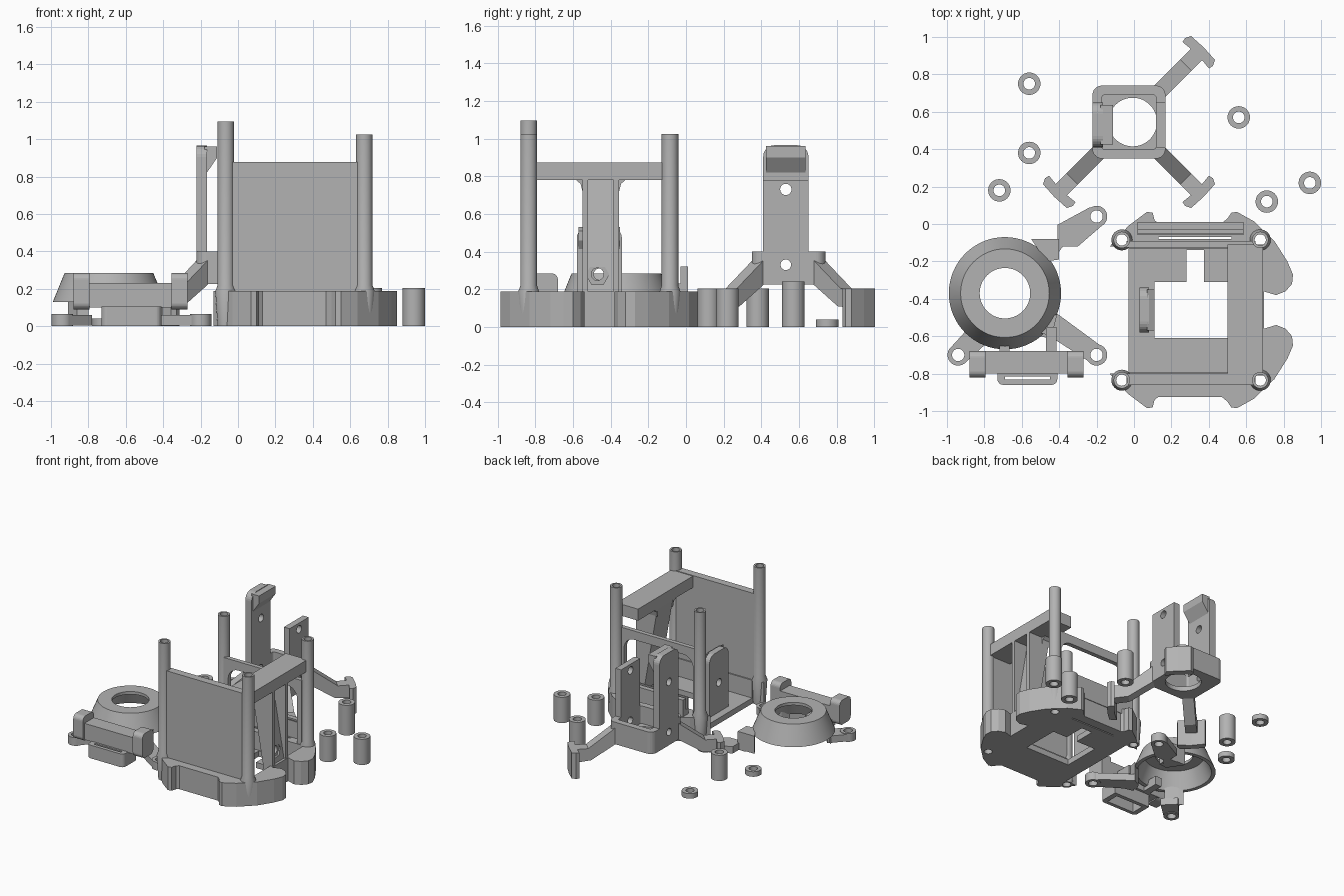
import bpy, bmesh, math
from mathutils import Matrix

if "Cube" in bpy.data.objects:
    bpy.data.objects.remove(bpy.data.objects["Cube"])

grey = bpy.data.materials.new("plain grey")
grey.diffuse_color = (0.45, 0.45, 0.45, 1)
grey.use_nodes = True
grey.node_tree.nodes["Principled BSDF"].inputs["Base Color"].default_value = grey.diffuse_color


def prism(name, pts, a, b, axis="z"):
    """Extrude a 2D outline from a to b along one axis."""
    place = {"z": lambda p, h: (p[0], p[1], h),
             "y": lambda p, h: (p[0], h, p[1]),
             "x": lambda p, h: (h, p[0], p[1])}[axis]
    bm = bmesh.new()
    low = [bm.verts.new(place(p, a)) for p in pts]
    high = [bm.verts.new(place(p, b)) for p in pts]
    n = len(pts)
    bm.faces.new(low)
    bm.faces.new(high)
    for i in range(n):
        j = (i + 1) % n
        bm.faces.new((low[i], low[j], high[j], high[i]))
    bmesh.ops.recalc_face_normals(bm, faces=bm.faces)
    return finish(name, bm)


def finish(name, bm):
    me = bpy.data.meshes.new(name)
    bm.to_mesh(me)
    bm.free()
    me.materials.append(grey)
    ob = bpy.data.objects.new(name, me)
    bpy.context.collection.objects.link(ob)
    return ob


def rect(x0, y0, x1, y1, r=(0, 0, 0, 0)):
    """Rectangle outline, radii from lower left counter-clockwise."""
    if not isinstance(r, tuple):
        r = (r,) * 4
    out = []
    for k, (x, y, sx, sy) in enumerate([(x0, y0, 1, 1), (x1, y0, -1, 1),
                                        (x1, y1, -1, -1), (x0, y1, 1, -1)]):
        if r[k] == 0:
            out.append((x, y))
            continue
        for i in range(7):
            t = math.radians(180 + 90 * k + 15 * i)
            out.append((x + sx * r[k] + r[k] * math.cos(t),
                        y + sy * r[k] + r[k] * math.sin(t)))
    return out


def box(name, x0, x1, y0, y1, z0, z1):
    return prism(name, rect(x0, y0, x1, y1), z0, z1)


def circle(x, y, r, n=32):
    return [(x + r * math.cos(2 * math.pi * i / n), y + r * math.sin(2 * math.pi * i / n))
            for i in range(n)]


def lathe(name, x, y, prof, n=32):
    """Spin a closed (radius, height) outline around a vertical axis."""
    bm = bmesh.new()
    rings = [[bm.verts.new((px, py, z)) for px, py in circle(x, y, r, n)] for r, z in prof]
    for a, b in zip(rings, rings[1:] + rings[:1]):
        for i in range(n):
            j = (i + 1) % n
            bm.faces.new((a[i], a[j], b[j], b[i]))
    bmesh.ops.recalc_face_normals(bm, faces=bm.faces)
    return smooth(finish(name, bm))


def smooth(ob):
    bpy.ops.object.select_all(action="DESELECT")
    ob.select_set(True)
    bpy.context.view_layer.objects.active = ob
    bpy.ops.object.shade_smooth_by_angle(angle=math.radians(30))
    return ob


def tube(name, x, y, r, hole, z0, z1):
    return lathe(name, x, y, [(hole, z0), (r, z0), (r, z1), (hole, z1)])


def cut(ob, *cutters):
    for c in cutters:
        m = ob.modifiers.new("cut", "BOOLEAN")
        m.operation, m.object, m.solver = "DIFFERENCE", c, "EXACT"
    dg = bpy.context.evaluated_depsgraph_get()
    me = bpy.data.meshes.new_from_object(ob.evaluated_get(dg))
    ob.modifiers.clear()
    ob.data = me
    for c in cutters:
        bpy.data.objects.remove(c)
    return ob


# --- Housing base: outline mirrored about its middle line
MID = -0.46
half = [(-.03, -.80), (-.13, -.80), (-.03, -.91), (.05, -.97), (.07, -.985), (.10, -.98),
        (.11, -.94), (.13, -.925), (.47, -.925), (.50, -.95), (.52, -.98), (.55, -.985),
        (.64, -.935), (.75, -.83), (.82, -.72), (.85, -.65), (.845, -.60), (.81, -.56),
        (.76, -.54), (.71, -.555), (.695, -.56)]
outline = half + [(x, 2 * MID - y) for x, y in reversed(half)]
POSTS = [(-.065, -.835, 1.095), (.675, -.835, 1.025), (-.065, -.085, 1.025), (.675, -.085, 1.025)]
cut(prism("housing_base", outline, 0, .187),
    box("c", -.2, .67, -.79, -.13, .045, .4),
    box("c", .11, .50, -.61, -.31, -.1, .4),
    box("c", .28, .375, -.32, -.14, -.1, .4),
    box("c", .13, .52, -.08, -.07, -.1, .4),
    *[prism("c", circle(x, y, .031), -.1, .4) for x, y, h in POSTS])

# Corner posts
for x, y, h in POSTS:
    lathe("corner_post", x, y, [(.03, 0), (.044, 0), (.056, .187), (.044, .22), (.044, h), (.03, h)])

# Front panel, back frame and side beam
prism("front_panel", rect(-.04, .15, .65, .877), -.86, -.80, "y")
cut(prism("back_frame", rect(-.04, .15, .65, .70), -.125, -.09, "y"),
    prism("c", rect(0, .187, .61, .63, (0, 0, .09, .09)), -.3, 0, "y"))
box("side_beam", .50, .69, -.81, -.11, .78, .872)

# Sloped support column with ribs and nut recess
cut(prism("support_column", [(.69, .1), (.62, .1), (.50, .79), (.57, .79)], -.55, -.355, "y"),
    prism("c", circle(-.47, .28, .033), .3, .9, "x"),
    prism("c", circle(-.47, .28, .062, 6), .652, .9, "x"))
for y in (-.55, -.385):
    prism("support_rib", [(.69, .1), (.55, .79), (.69, .79)], y, y + .03, "y")
for s in (1, -1):
    y = -.4525 + s * .0975
    prism("beam_fillet", [(y, .79), (y + s * .045, .79), (y + s * .01, .76), (y, .72)], .5, .57, "x")

# Clip tab on the open side
cut(prism("clip_tab", rect(-.58, .02, -.34, .53, (0, 0, .06, .06)), .03, .08, "x"),
    prism("c", circle(-.46, .28, .03), -.1, .3, "x"))
prism("clip_tab_hook", [(.07, .40), (.11, .46), (.11, .51), (.07, .53)], -.57, -.35, "y")

# Slotted plate behind the back wall
cut(box("rear_plate", .02, .585, -.06, .01, .15, .32),
    box("c", .0, .6, -.05, -.03, .23, .4))

# --- Crown: rounded open box with a holed floor
CX, CY = -.027, .545
cut(prism("crown_box", rect(-.222, .35, .168, .74, .05), .225, .40),
    prism("c", rect(-.172, .40, .118, .69, .015), .26, .5),
    prism("c", circle(CX + .02, CY, .13, 48), .1, .5),
    prism("c", circle(.53, .33, .028), -.4, .4, "x"))

# Crown tabs
cut(prism("hook_tab", rect(.41, .39, .65, .965, (0, 0, .06, .06)), -.222, -.167, "x"),
    prism("c", circle(.53, .73, .03), -.4, 0, "x"))
prism("hook_tab_lip", [(-.18, .81), (-.167, .82), (-.112, .90), (-.112, .96), (-.18, .96)],
      .425, .635, "y")
cut(prism("flat_tab", rect(.41, .39, .65, .78), .118, .168, "x"),
    prism("c", circle(.53, .73, .03), 0, .4, "x"))

# Crown legs and foot plates
leg = [(.20, .38), (.255, .335), (.43, .205), (.52, .205), (.52, .10), (.41, .11), (.22, .23)]
for ang in (45, -45, -135):
    turn = Matrix.Translation((CX, CY, 0)) @ Matrix.Rotation(math.radians(ang), 4, "Z")
    arm = prism("crown_leg", leg, -.042, .042, "y")
    foot = prism("foot_plate", [(.505, -.10), (.53, -.105), (.56, -.09), (.565, 0), (.56, .09),
                                (.53, .105), (.505, .10), (.515, 0)], 0, .205)
    arm.data.transform(turn)
    foot.data.transform(turn)

# --- Dome: hollow truncated cone with a round opening
lathe("dome", -.69, -.37, [(.30, .13), (.237, .285), (.135, .285), (.135, .262),
                           (.215, .262), (.27, .13)], 64)

# Dome feet and arms
FEET = [(-.94, -.70), (-.20, -.70), (-.20, .04)]
ARMS = [[(-.975, -.655), (-.87, -.54), (-.78, -.63), (-.905, -.745)],
        [(-.41, -.48), (-.165, -.66), (-.20, -.755), (-.25, -.73), (-.42, -.62), (-.50, -.60)],
        [(-.41, -.005), (-.235, .09), (-.155, .005), (-.30, -.12), (-.38, -.12), (-.41, -.16),
         (-.47, -.15), (-.47, -.08), (-.41, -.08)]]
for (x, y), pts in zip(FEET, ARMS):
    tube("dome_foot", x, y, .057, .033, 0, .065)
    cut(prism("dome_arm", pts, .005, .06), prism("c", circle(x, y, .05), -.1, .2))
# Risers from the arms up to the dome rim
prism("dome_riser", [(-.88, -.55), (-.91, -.53), (-.86, -.60), (-.80, -.61)], .01, .16)
prism("dome_riser", [(-.41, -.48), (-.48, -.52), (-.51, -.58), (-.44, -.60)], .01, .16)
prism("dome_riser", [(-.55, -.08), (-.40, -.08), (-.40, -.19), (-.47, -.20)], .01, .15)

# Bracket in front of the dome
for x in (-.88, -.355):
    prism("bracket_end", rect(-.82, .09, -.68, .285, .035), x, x + .085, "x")
box("bracket_bar", -.81, -.34, -.80, -.68, .10, .23)
cut(prism("bracket_loop", rect(-.73, -.86, -.41, -.70, (.03, .03, 0, 0)), 0, .105),
    box("c", -.69, -.45, -.832, -.815, -.1, .2),
    box("c", -.69, -.45, -.815, -.73, -.1, .08))
for x in (-.72, -.47):
    box("bracket_link", x, x + .055, -.70, -.55, .10, .17)

# --- Loose spacers and washers
for x, y, h in [(-.56, .38, .205), (.56, .57, .24), (.71, .12, .205), (.94, .22, .205)]:
    tube("spacer", x, y, .06, .031, 0, h)
for x, y in [(-.56, .75), (-.72, .18)]:
    tube("washer", x, y, .06, .031, 0, .04)
